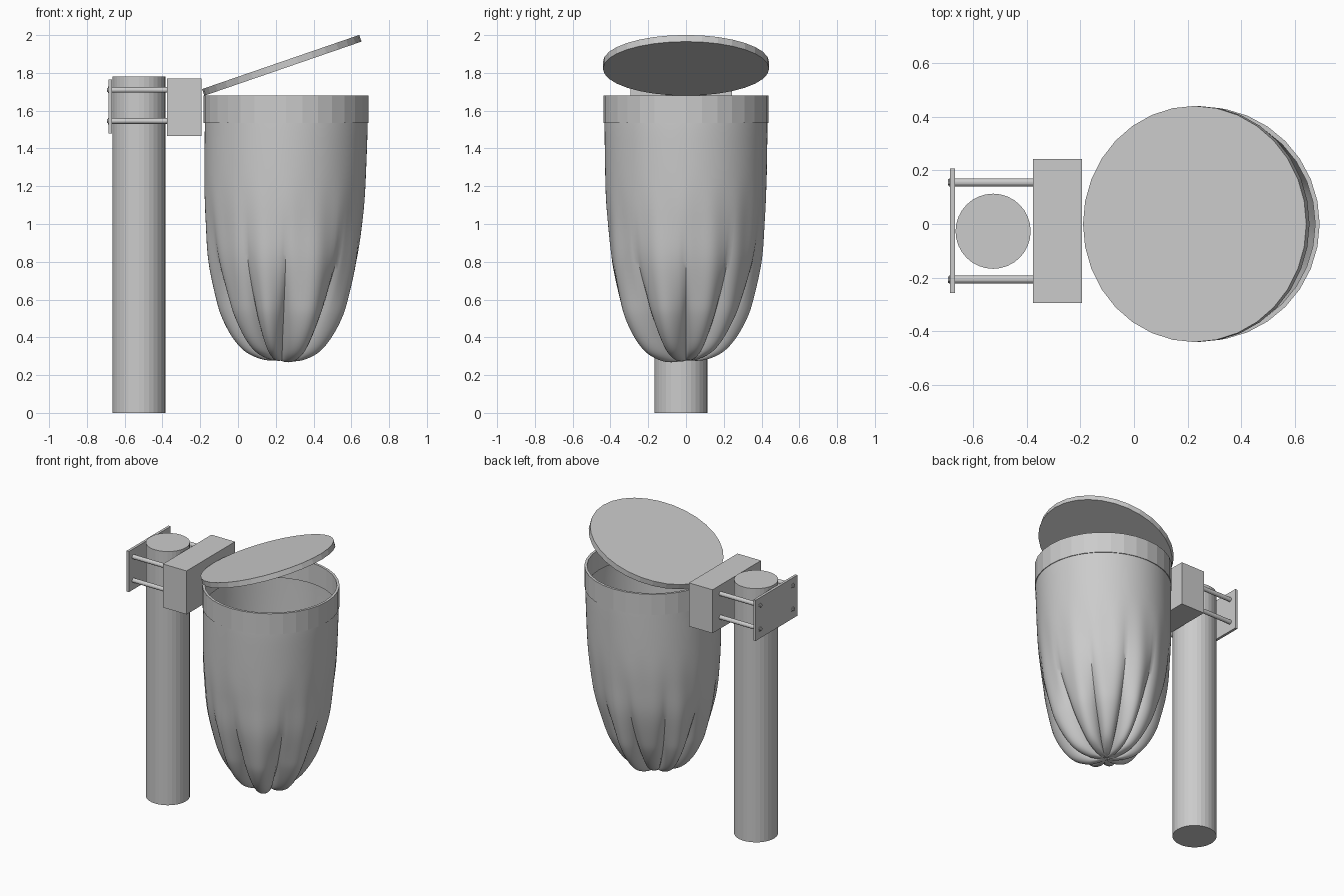
import bpy, bmesh, math
from mathutils import Matrix, Vector

if "Cube" in bpy.data.objects:
    bpy.data.objects.remove(bpy.data.objects["Cube"])


def finish(bm, name):
    bmesh.ops.recalc_face_normals(bm, faces=bm.faces)
    me = bpy.data.meshes.new(name)
    bm.to_mesh(me)
    bm.free()
    ob = bpy.data.objects.new(name, me)
    bpy.context.collection.objects.link(ob)
    return ob


def box(name, x0, x1, y0, y1, z0, z1):
    bm = bmesh.new()
    bmesh.ops.create_cube(bm, size=1)
    bmesh.ops.scale(bm, vec=(x1 - x0, y1 - y0, z1 - z0), verts=bm.verts)
    bmesh.ops.translate(bm, vec=((x0 + x1) / 2, (y0 + y1) / 2, (z0 + z1) / 2), verts=bm.verts)
    return finish(bm, name)


def cylinder(name, centre, r, depth, sides=32, tilt=0.0, r_top=None):
    # tilt turns the cylinder axis around y
    bm = bmesh.new()
    bmesh.ops.create_cone(bm, cap_ends=True, segments=sides, radius1=r,
                          radius2=r if r_top is None else r_top, depth=depth,
                          matrix=Matrix.Translation(centre) @ Matrix.Rotation(tilt, 4, 'Y'))
    return finish(bm, name)


def catmull(pts, steps):
    out = []
    p = [pts[0]] + pts + [pts[-1]]
    for i in range(1, len(p) - 2):
        a, b, c, d = (Vector(q) for q in p[i - 1:i + 3])
        for k in range(steps):
            t = k / steps
            out.append(0.5 * (2 * b + (c - a) * t + (2 * a - 5 * b + 4 * c - d) * t * t
                              + (3 * b - a - 3 * c + d) * t ** 3))
    return out


# Post
cylinder("post", (-0.525, -0.027, 0.89), 0.14, 1.78)

# Clamp: block, back plate, four rods with bolt heads
box("clamp_block", -0.376, -0.193, -0.295, 0.243, 1.465, 1.77)
box("clamp_plate", -0.685, -0.667, -0.257, 0.207, 1.48, 1.765)
for i, y in enumerate((-0.207, 0.155)):
    for j, z in enumerate((1.545, 1.71)):
        cylinder(f"clamp_rod_{i}{j}", (-0.52, y, z), 0.015, 0.30, 16, math.pi / 2)
        cylinder(f"bolt_head_{i}{j}", (-0.688, y, z), 0.012, 0.012, 6, math.pi / 2)
        cylinder(f"bolt_washer_{i}{j}", (-0.685, y, z), 0.017, 0.004, 16, math.pi / 2)

# Rim ring, hollow
bm = bmesh.new()
loops = []
for r, z in ((0.437, 1.535), (0.437, 1.68), (0.42, 1.68), (0.42, 1.535)):
    loops.append([bm.verts.new((0.255 + r * math.cos(math.tau * k / 32),
                                r * math.sin(math.tau * k / 32), z)) for k in range(32)])
for a, b in zip(loops, loops[1:] + loops[:1]):
    for k in range(32):
        n = (k + 1) % 32
        bm.faces.new((a[k], a[n], b[n], b[k]))
finish(bm, "rim_ring")

# Tilted lid
cylinder("lid", (0.232, 0, 1.84), 0.44, 0.037, 32, -math.radians(19))

# Gathered bag: pleats deepen towards the pinched bottom
profile = catmull([(0.429, 1.62), (0.431, 1.5), (0.426, 1.2), (0.415, 1.0), (0.397, 0.8),
                   (0.352, 0.6), (0.318, 0.5), (0.262, 0.4), (0.20, 0.33), (0.13, 0.292),
                   (0.06, 0.277), (0.0, 0.283)], 5)
valleys = [0, 36, 70, 100, 135, 168, 205, 240, 272, 318, 360]
sizes = [0.95, 0.92, 1.02, 0.9, 0.98, 1.0, 0.95, 1.02, 1.14, 1.07]
STEPS = 14
spokes = []          # angle, valley amount, lobe size
for lobe in range(len(sizes)):
    for k in range(STEPS):
        f = k / STEPS
        ang = math.radians(valleys[lobe] + f * (valleys[lobe + 1] - valleys[lobe]))
        u = math.sin(math.pi * f) ** 0.75
        spokes.append((ang, 1 - u, 1 + (sizes[lobe] - 1) * u))
bm = bmesh.new()
rows = []
for r, z in profile:
    t = min(1, max(0, (1.25 - z) / 0.95))
    depth = 0.42 * t ** 2.6
    cx = 0.23 + 0.025 * min(1, max(0, (z - 0.4) / 1.1))
    row = []
    for ang, v, s in spokes:
        ripple = 0.012 * t * (1 - t) * math.sin(17 * ang + 2 * z)
        rr = r * (1 - depth * v) * (1 + (s - 1) * t ** 2) + ripple
        row.append(bm.verts.new((cx + rr * math.cos(ang), rr * math.sin(ang),
                                 z - 0.10 * (s - 1) * t ** 4 * min(1, r / 0.1))))
    rows.append(row)
n = len(spokes)
for a, b in zip(rows, rows[1:]):
    for k in range(n):
        bm.faces.new((a[k], a[(k + 1) % n], b[(k + 1) % n], b[k]))
tip = bm.verts.new((0.23, 0, 0.283))
for k in range(n):
    bm.faces.new((rows[-1][k], rows[-1][(k + 1) % n], tip))
bag = finish(bm, "bag")
bpy.context.view_layer.objects.active = bag
bag.select_set(True)
bpy.ops.object.shade_smooth_by_angle(angle=math.radians(40))
